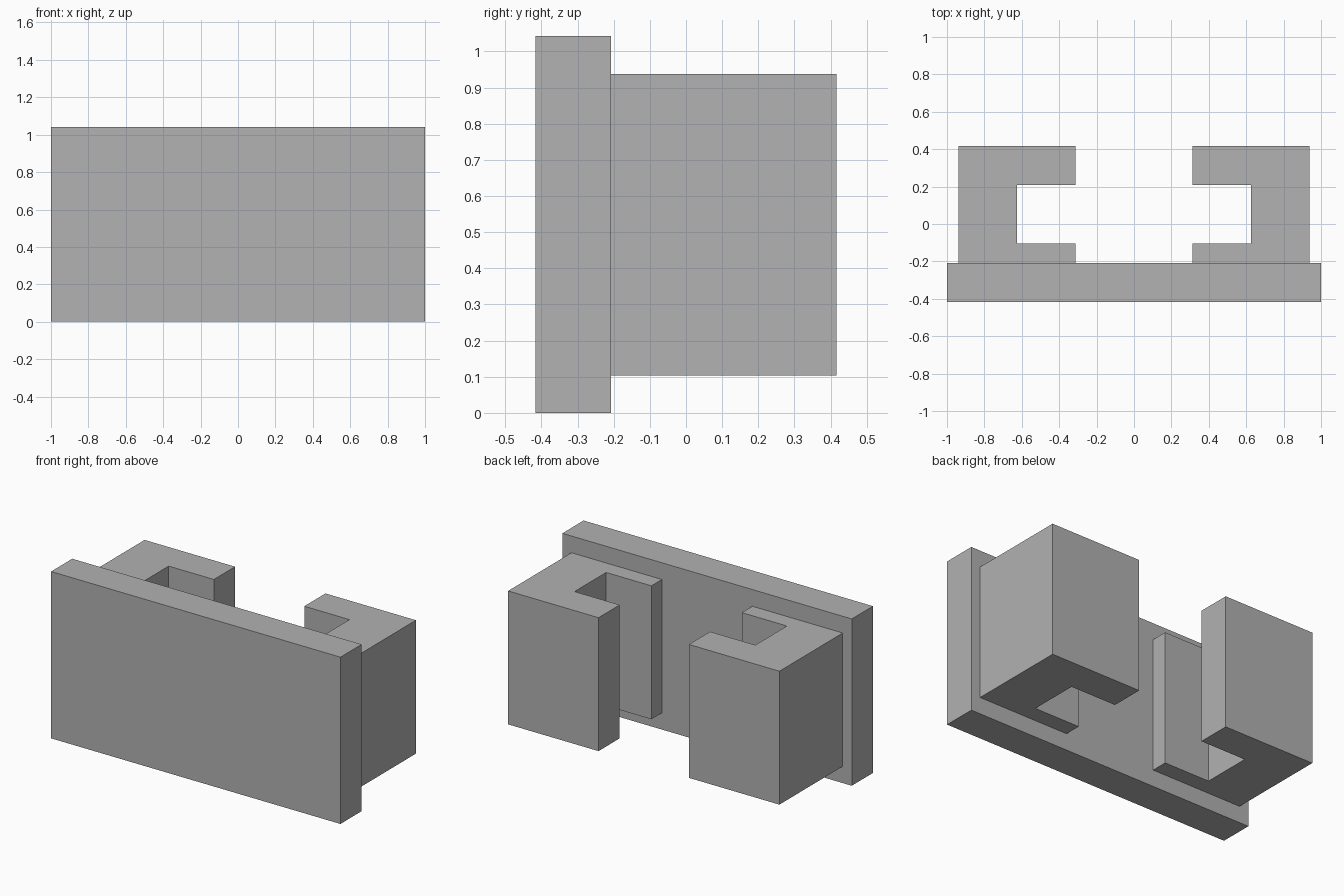
import bpy
import bmesh

default_cube = bpy.data.objects.get("Cube")
if default_cube:
    bpy.data.objects.remove(default_cube, do_unlink=True)

# Single plain grey material
grey = bpy.data.materials.new("plain grey")
grey.use_nodes = True
colour = (0.445, 0.445, 0.445, 1)
grey.diffuse_color = colour
grey.node_tree.nodes["Principled BSDF"].inputs["Base Color"].default_value = colour


def extrude_profile(name, profile, bottom, top):
    """Raise a flat outline in x, y into a solid between two heights."""
    bm = bmesh.new()
    face = bm.faces.new([bm.verts.new((x, y, bottom)) for x, y in profile])
    result = bmesh.ops.extrude_face_region(bm, geom=[face], use_keep_orig=True)
    raised = [v for v in result["geom"] if isinstance(v, bmesh.types.BMVert)]
    bmesh.ops.translate(bm, verts=raised, vec=(0, 0, top - bottom))
    bmesh.ops.recalc_face_normals(bm, faces=bm.faces[:])
    mesh = bpy.data.meshes.new(name)
    bm.to_mesh(mesh)
    bm.free()
    mesh.materials.append(grey)
    obj = bpy.data.objects.new(name, mesh)
    bpy.context.collection.objects.link(obj)
    return obj


front, joint, back = -0.417, -0.208, 0.417

# Front plate
extrude_profile("front_plate",
                [(-1, front), (1, front), (1, joint), (-1, joint)], 0, 1.042)

# C-shaped brackets behind the plate, with their slots facing each other
inner, web, outer = 0.3125, 0.625, 0.9375
slot_front, slot_back = -0.104, 0.208
bracket = [(inner, joint), (outer, joint), (outer, back), (inner, back),
           (inner, slot_back), (web, slot_back),
           (web, slot_front), (inner, slot_front)]
for name, side in (("left_bracket", 1), ("right_bracket", -1)):
    extrude_profile(name, [(side * x, y) for x, y in bracket], 0.104, 0.9375)
